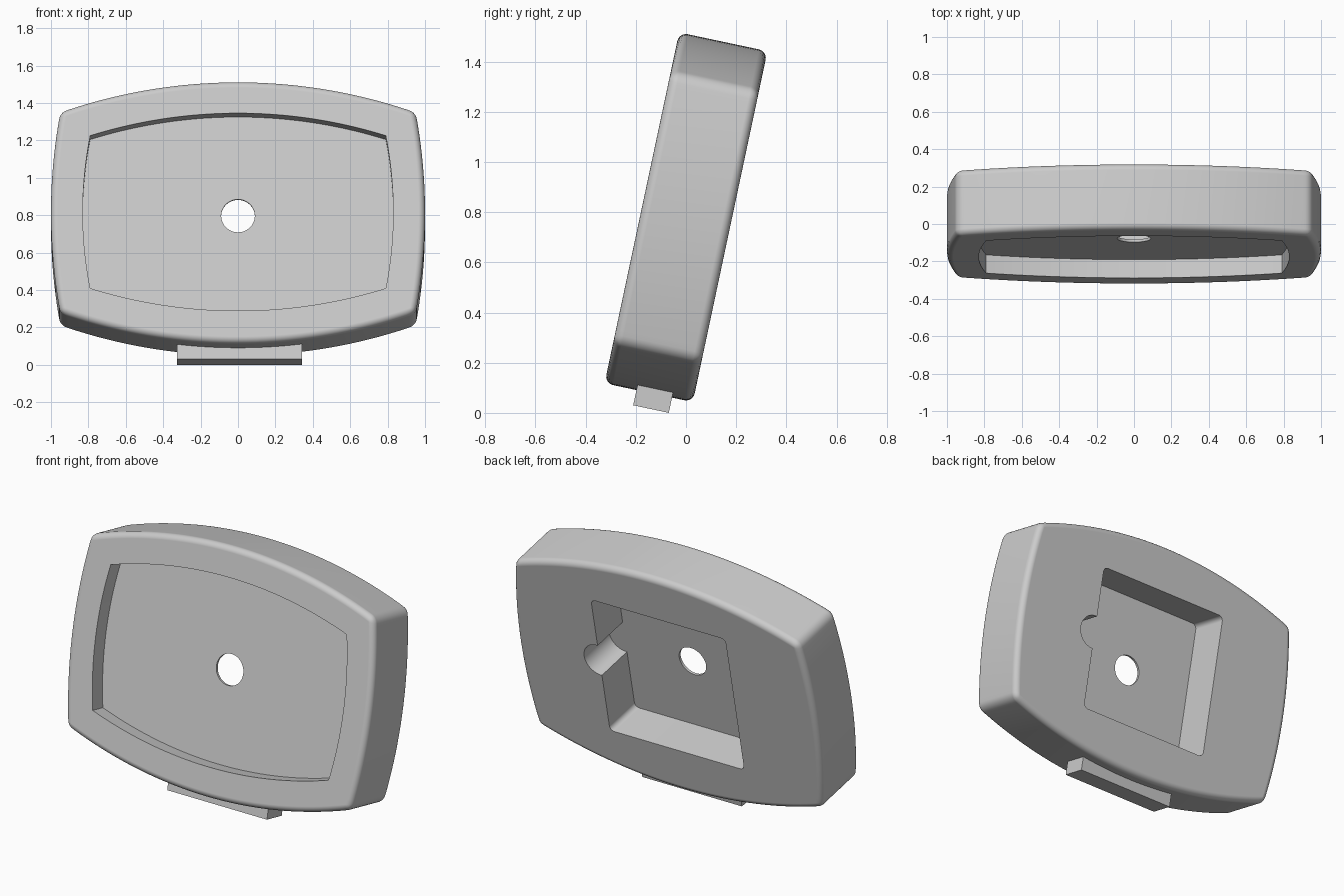
import bpy, bmesh, math
from mathutils import Vector, Matrix

cube = bpy.data.objects.get("Cube")
if cube:
    bpy.data.objects.remove(cube, do_unlink=True)

TILT = Matrix.Translation((0, 0, 0.78)) @ Matrix.Rotation(math.radians(-12), 4, 'X')
FRONT, BACK = -0.18, 0.18

grey = bpy.data.materials.new("light_grey")
grey.use_nodes = True
grey.diffuse_color = (0.6, 0.6, 0.6, 1)
grey.node_tree.nodes["Principled BSDF"].inputs["Base Color"].default_value = (0.6, 0.6, 0.6, 1)


def arc(start, end, sag, n):
    """Points of a circular arc bulging to the right of start->end, without the end."""
    a, b = Vector(start), Vector(end)
    half = (b - a).length / 2
    along = (b - a).normalized()
    out = Vector((along.y, -along.x))
    r = (half * half + sag * sag) / (2 * sag)
    centre = (a + b) / 2 + out * (sag - r)
    t = math.asin(half / r)
    angles = [-t + 2 * t * i / n for i in range(n)]
    return [centre + out * r * math.cos(k) + along * r * math.sin(k) for k in angles]


def barrel(x, z, side, top):
    """Four-cornered outline with bulging sides: corner position and apex distances."""
    c = [(x, -z), (x, z), (-x, z), (-x, -z)]
    return (arc(c[0], c[1], side - x, 20) + arc(c[1], c[2], top - z, 40)
            + arc(c[2], c[3], side - x, 20) + arc(c[3], c[0], top - z, 40))


def circle(x, z, r, n=48):
    return [Vector((x + r * math.cos(math.tau * i / n), z + r * math.sin(math.tau * i / n)))
            for i in range(n)]


def rounded_rect(x, z, r, n=6):
    pts = []
    for q, (sx, sz) in enumerate([(1, 1), (-1, 1), (-1, -1), (1, -1)]):
        for i in range(n + 1):
            t = math.pi / 2 * (q + i / n)
            pts.append(Vector((sx * (x - r) + r * math.cos(t), sz * (z - r) + r * math.sin(t))))
    return pts


def prism(name, outline, y0, y1):
    """Extrude an x-z outline from y0 to y1 in the tilted frame."""
    bm = bmesh.new()
    face = bm.faces.new([bm.verts.new((p.x, y0, p.y)) for p in outline])
    ext = bmesh.ops.extrude_face_region(bm, geom=[face])
    moved = [g for g in ext["geom"] if isinstance(g, bmesh.types.BMVert)]
    bmesh.ops.translate(bm, verts=moved, vec=(0, y1 - y0, 0))
    bmesh.ops.recalc_face_normals(bm, faces=bm.faces)
    mesh = bpy.data.meshes.new(name)
    bm.to_mesh(mesh)
    bm.free()
    mesh.materials.append(grey)
    obj = bpy.data.objects.new(name, mesh)
    bpy.context.collection.objects.link(obj)
    obj.matrix_world = TILT
    return obj


def activate(obj):
    bpy.ops.object.select_all(action='DESELECT')
    obj.select_set(True)
    bpy.context.view_layer.objects.active = obj


# Housing with softened edges
housing = prism("housing", barrel(0.95, 0.55, 1.0, 0.715), FRONT, BACK)
activate(housing)
bevel = housing.modifiers.new("soft_edges", 'BEVEL')
bevel.width = 0.035
bevel.segments = 5
bevel.limit_method = 'ANGLE'
bpy.ops.object.modifier_apply(modifier=bevel.name)

# Screen recess, rear pocket, cable notch and through hole
cutters = [
    prism("recess_cutter", barrel(0.79, 0.417, 0.83, 0.54), FRONT - 0.1, FRONT + 0.1),
    prism("pocket_cutter", rounded_rect(0.45, 0.44, 0.03), BACK - 0.245, BACK + 0.1),
    prism("notch_cutter", circle(0.455, 0.03, 0.1), BACK - 0.245, BACK + 0.1),
    prism("hole_cutter", circle(0, 0, 0.09), FRONT - 0.1, BACK + 0.1),
]
for cutter in cutters:
    cutter.hide_render = True
    cut = housing.modifiers.new("cut", 'BOOLEAN')
    cut.operation = 'DIFFERENCE'
    cut.solver = 'EXACT'
    cut.object = cutter
    bpy.ops.object.modifier_apply(modifier=cut.name)
    bpy.data.objects.remove(cutter, do_unlink=True)

bpy.ops.object.shade_smooth_by_angle(angle=math.radians(30))
weighted = housing.modifiers.new("clean_shading", 'WEIGHTED_NORMAL')
weighted.keep_sharp = True

# Foot block under the housing
foot_outline = [Vector(p) for p in [(-0.327, -0.777), (0.341, -0.777), (0.341, -0.64), (-0.327, -0.64)]]
prism("foot", foot_outline, -0.05, 0.095)
